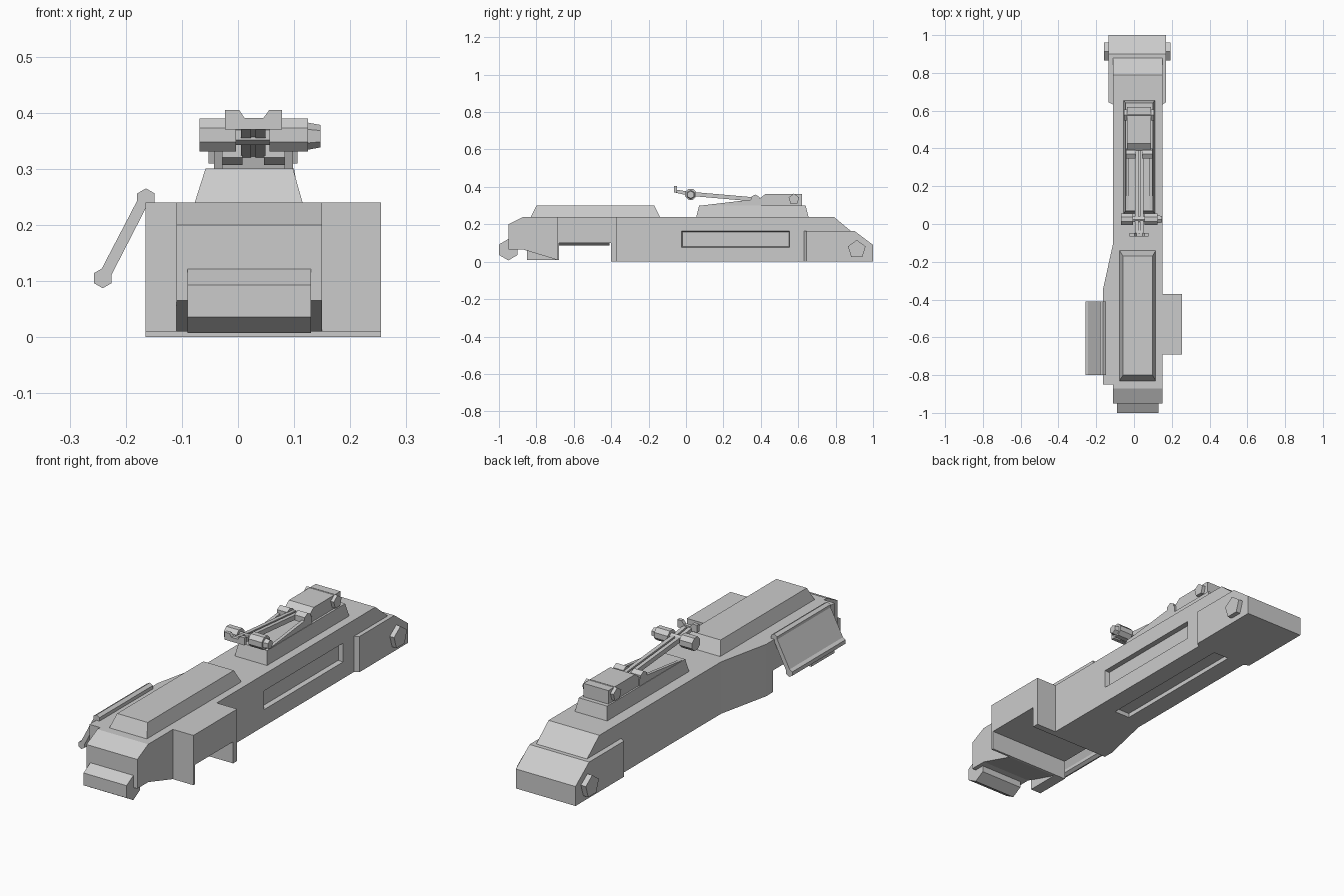
import bpy, bmesh
from math import cos, sin, pi

if "Cube" in bpy.data.objects:
    bpy.data.objects.remove(bpy.data.objects["Cube"])

AXES = {'X': lambda a, b, t: (t, a, b), 'Y': lambda a, b, t: (a, t, b), 'Z': lambda a, b, t: (a, b, t)}


def finish(name, bm):
    bmesh.ops.recalc_face_normals(bm, faces=bm.faces)
    me = bpy.data.meshes.new(name)
    bm.to_mesh(me)
    bm.free()
    ob = bpy.data.objects.new(name, me)
    bpy.context.collection.objects.link(ob)
    return ob


def prism(name, pts, axis, t0, t1, pts2=None):
    """Loft a 2D outline along an axis, optionally to a second outline."""
    bm = bmesh.new()
    f = AXES[axis]
    lo = [bm.verts.new(f(a, b, t0)) for a, b in pts]
    hi = [bm.verts.new(f(a, b, t1)) for a, b in (pts2 or pts)]
    n = len(pts)
    bm.faces.new(lo)
    bm.faces.new(hi)
    for i in range(n):
        bm.faces.new((lo[i], lo[(i + 1) % n], hi[(i + 1) % n], hi[i]))
    return finish(name, bm)


def rect(a0, a1, b0, b1):
    return [(a0, b0), (a1, b0), (a1, b1), (a0, b1)]


def ngon(n, a, b, r, start=90):
    return [(a + r * cos(2 * pi * i / n + start * pi / 180),
             b + r * sin(2 * pi * i / n + start * pi / 180)) for i in range(n)]


def box(name, x0, x1, y0, y1, z0, z1):
    return prism(name, rect(x0, x1, y0, y1), 'Z', z0, z1)


def cut(ob, cutter):
    m = ob.modifiers.new("cut", 'BOOLEAN')
    m.operation = 'DIFFERENCE'
    m.solver = 'EXACT'
    m.object = cutter
    cutter.hide_render = True
    cutter.hide_set(True)


# Main receiver body, with a notch through its underside
body = prism("receiver_body", [
    (-.95, .065), (-.87, .065), (-.69, .01), (-.68, .01), (-.68, .1), (-.4, .1), (-.4, 0),
    (.97, 0), (.97, .1), (.88, .165), (.79, .24), (-.87, .24), (-.95, .2)], 'X', -.11, .15)
# Recesses in the right side and the underside
cut(body, prism("side_slot_cutter", rect(-.02, .55, .08, .16), 'X', .128, .16,
                rect(-.025, .555, .075, .165)))
cut(body, box("bottom_slot_cutter", -.02, .06, -.06, .74, -.05, .02))

# Left bulge tapering back into the body
bulge = prism("left_bulge", [(-.11, -.85), (-.165, -.85), (-.165, -.35), (-.11, -.1)], 'Z', 0, .24)
cut(bulge, prism("bulge_notch_cutter", [(-.9, -.1), (-.4, -.1), (-.4, .1), (-.68, .1),
                                        (-.68, .01), (-.9, .01)], 'X', -.2, -.05))

# Right port: front plate, roof and rear plate in one profile
prism("right_port", [(-.69, .01), (-.68, .01), (-.68, .1), (-.4, .1), (-.4, 0),
                     (-.37, 0), (-.37, .24), (-.69, .24)], 'X', .15, .255)

# Front lip
prism("front_lip", ngon(6, -.95, .064, .057), 'X', -.09, .13)

# Rear block with chamfered front edges and pentagonal bolts
rear = prism("rear_block", [(-.11, .632), (-.135, .645), (-.135, 1), (.17, 1), (.17, .645), (.15, .632)],
             'Z', 0, .165)
cut(rear, prism("rear_slope_cutter", [(.90, .165), (.86, .195), (1.1, .195), (1.1, .015)], 'X', -.3, .3))
for side, x0, x1 in (("left", -.16, -.13), ("right", .165, .192)):
    prism("rear_bolt_" + side, ngon(5, .913, .066, .05), 'X', x0, x1)

# Hinged flap on the left with hexagonal rods along both edges
prism("flap_panel", [(-.174, .254), (-.156, .246), (-.231, .1), (-.249, .11)], 'Y', -.8, -.41)
for name, a, b in (("top", -.164, .247), ("bottom", -.241, .105)):
    prism("flap_rod_" + name, ngon(6, a, b, .018), 'Y', -.8, -.41)

# Sloped top cover
prism("top_cover", rect(-.077, .115, -.83, -.14), 'Z', .24, .30, rect(-.058, .098, -.8, -.17))

# Sight mount and its two ramp rails
prism("sight_mount", rect(-.055, .11, .055, .655), 'Z', .24, .30, rect(-.045, .1, .07, .64))
for side, x0 in (("left", -.043), ("right", .083)):
    prism("ramp_rail_" + side, [(.08, .30), (.4, .30), (.4, .333), (.36, .333)], 'X', x0, x0 + .015)

# Sight base block and cross bolt
prism("sight_base", [(.40, .30), (.62, .30), (.62, .362), (.425, .362), (.39, .335)], 'X', -.037, .09)
prism("sight_base_bolt", ngon(5, .577, .334, .03), 'X', -.053, .106)

# Twin bar sight arm
for i, x0 in enumerate((.005, .031)):
    prism("sight_arm_%d" % (i + 1), [(-.06, .37), (.02, .352), (.39, .32), (.39, .342), (.02, .374), (-.06, .386)],
          'X', x0, x0 + .018)
prism("sight_arm_web", [(-.06, .372), (.02, .354), (.39, .322), (.39, .33), (.02, .362), (-.06, .38)],
      'X', .023, .031)

# Pivot knuckles at the base, slider knobs near the tip
for side, x0, x1 in (("left", -.043, .008), ("right", .046, .098)):
    prism("pivot_" + side, ngon(6, .37, .333, .026), 'X', x0, x1)
for side, x0, x1 in (("left", -.069, -.004), ("right", .056, .125)):
    prism("slider_knob_" + side, ngon(8, .025, .36, .032, 22.5), 'X', x0, x1)
prism("slider_axle", ngon(6, .025, .36, .018), 'X', -.01, .06)
prism("slider_button", ngon(6, .025, .358, .024), 'X', .125, .147, ngon(6, .025, .358, .02))

# Notched sight plate at the tip
prism("notch_plate", [(-.023, .37), (.078, .37), (.078, .405), (.056, .405), (.045, .39),
                      (.012, .39), (.002, .405), (-.023, .405)], 'Y', -.065, -.048)
